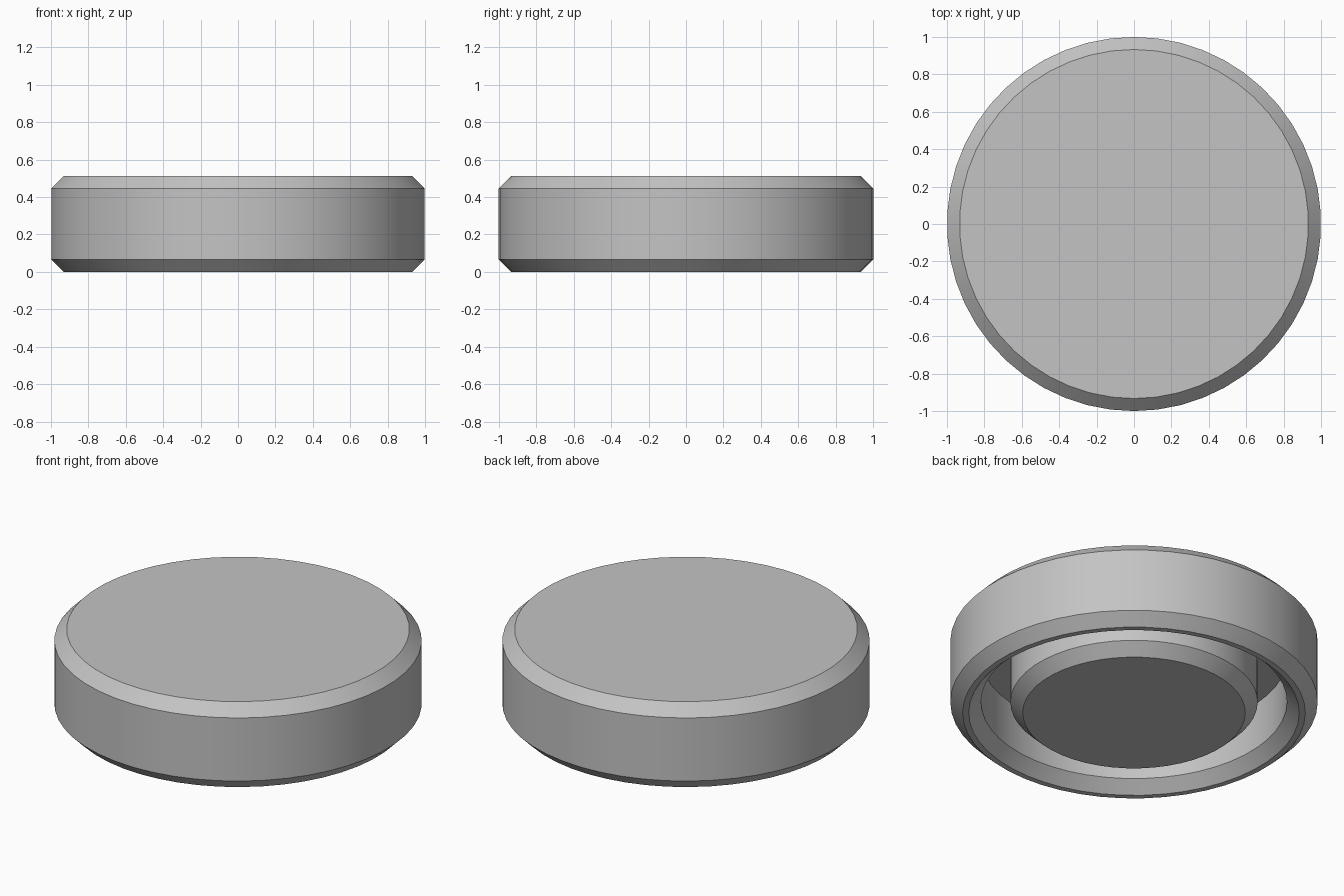
import bpy
import bmesh
from math import sin, cos, tau, radians

SEGMENTS = 50
CHAMFER = 0.067
HEIGHT = 0.513
CEILING = 0.347      # roof of the ring-shaped recess
OUTER_R = 1.0
LIP_R = 0.9          # inner edge of the bottom rim
WALL_R = 0.833       # inside of the outer wall
BOSS_R = 0.673       # central boss

cube = bpy.data.objects.get("Cube")
if cube:
    bpy.data.objects.remove(cube, do_unlink=True)

grey = bpy.data.materials.new("plain grey")
grey.use_nodes = True
grey.diffuse_color = (0.55, 0.55, 0.55, 1)
grey.node_tree.nodes["Principled BSDF"].inputs["Base Color"].default_value = grey.diffuse_color


def lathe(name, profile, material):
    """Solid of revolution with flat discs closing both ends of the profile."""
    bm = bmesh.new()
    rings = []
    for r, z in profile:
        rings.append([bm.verts.new((r * sin(tau * i / SEGMENTS), r * cos(tau * i / SEGMENTS), z))
                      for i in range(SEGMENTS)])
    for a, b in zip(rings, rings[1:]):
        for i in range(SEGMENTS):
            j = (i + 1) % SEGMENTS
            bm.faces.new((a[i], a[j], b[j], b[i]))
    bm.faces.new(rings[0])
    bm.faces.new(rings[-1])
    bmesh.ops.recalc_face_normals(bm, faces=bm.faces)
    mesh = bpy.data.meshes.new(name)
    bm.to_mesh(mesh)
    bm.free()
    mesh.materials.append(material)
    obj = bpy.data.objects.new(name, mesh)
    bpy.context.collection.objects.link(obj)
    bpy.ops.object.select_all(action='DESELECT')
    obj.select_set(True)
    bpy.context.view_layer.objects.active = obj
    bpy.ops.object.shade_smooth_by_angle(angle=radians(30))
    return obj


# Chamfered cap: top disc, outer wall, bottom rim, recess, then the central boss
lathe("cap_body", [
    (OUTER_R - CHAMFER, HEIGHT),
    (OUTER_R, HEIGHT - CHAMFER),
    (OUTER_R, CHAMFER),
    (OUTER_R - CHAMFER, 0),
    (LIP_R, 0),
    (WALL_R, CHAMFER),
    (WALL_R, CEILING),
    (BOSS_R, CEILING),
    (BOSS_R, CHAMFER),
    (BOSS_R - CHAMFER, 0),
], grey)
